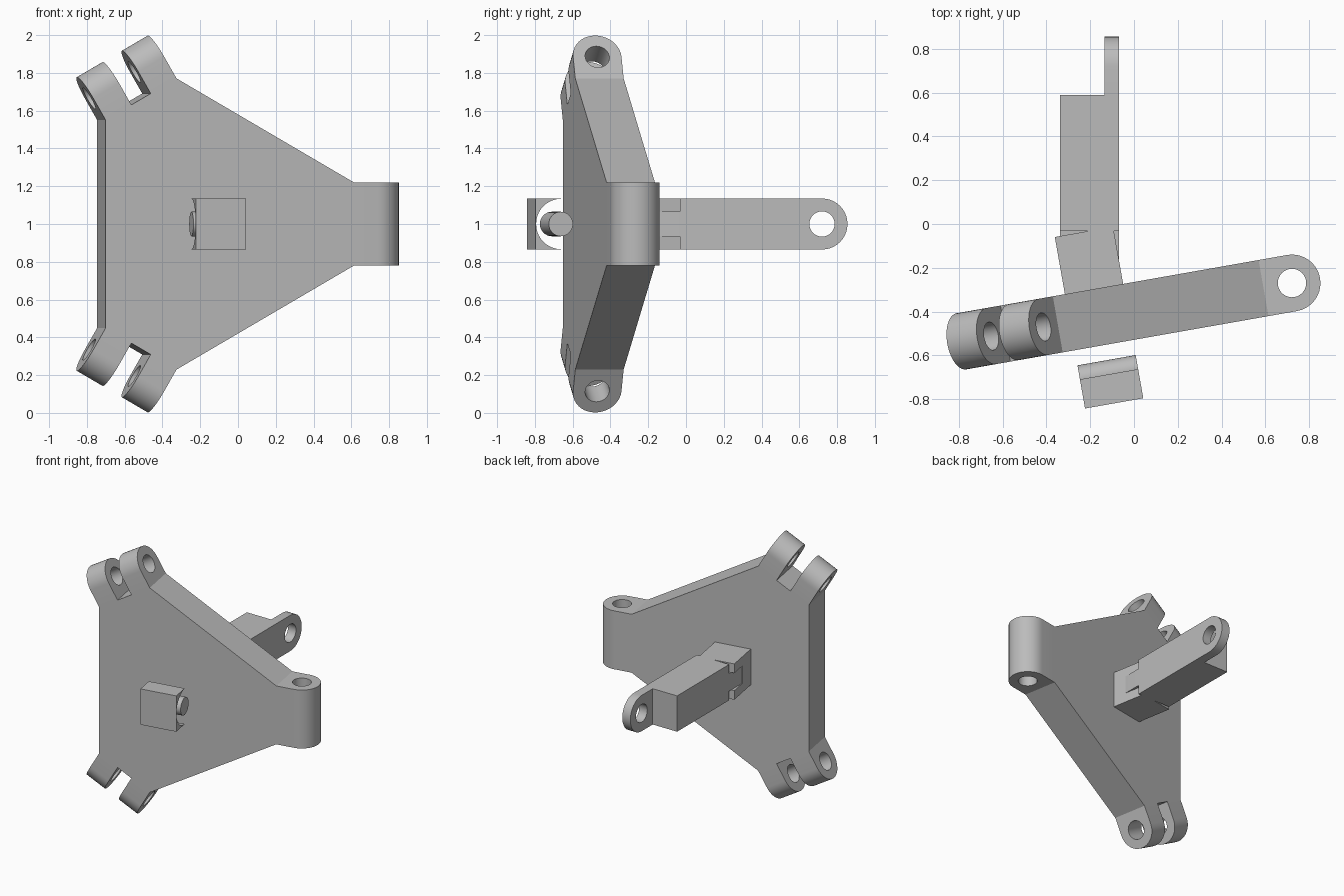
import bpy, bmesh
from math import pi, cos, sin, radians
from mathutils import Matrix

cube = bpy.data.objects.get("Cube")
if cube:
    bpy.data.objects.remove(cube, do_unlink=True)

grey = bpy.data.materials.new("plain grey")
grey.use_nodes = True
colour = (0.5, 0.5, 0.5, 1)
grey.diffuse_color = colour
grey.node_tree.nodes["Principled BSDF"].inputs["Base Color"].default_value = colour
parts = []


def arc(cx, cy, r, start, end, n=20):
    steps = [start + (end - start) * i / n for i in range(n + 1)]
    return [(cx + r * cos(a), cy + r * sin(a)) for a in steps]


def circle(cx, cy, r):
    return arc(cx, cy, r, 0, 2 * pi, 32)[:-1]


def rect(x0, x1, y0, y1):
    return [(x0, y0), (x1, y0), (x1, y1), (x0, y1)]


def prism(name, loops, low, high, matrix):
    """Extrude an outline, with optional hole loops, along local z."""
    bm = bmesh.new()
    edges = []
    for loop in loops:
        vs = [bm.verts.new((x, y, low)) for x, y in loop]
        edges += [bm.edges.new((v, vs[i - 1])) for i, v in enumerate(vs)]
    if len(loops) == 1:
        bm.faces.new(vs)
    else:
        bmesh.ops.triangle_fill(bm, edges=edges, use_beauty=True)
    top = bmesh.ops.extrude_face_region(bm, geom=bm.faces[:], use_keep_orig=True)
    moved = [g for g in top["geom"] if isinstance(g, bmesh.types.BMVert)]
    bmesh.ops.translate(bm, verts=moved, vec=(0, 0, high - low))
    bmesh.ops.recalc_face_normals(bm, faces=bm.faces[:])
    mesh = bpy.data.meshes.new(name)
    bm.to_mesh(mesh)
    bm.free()
    mesh.materials.append(grey)
    obj = bpy.data.objects.new(name, mesh)
    obj.matrix_world = matrix
    bpy.context.collection.objects.link(obj)
    parts.append(obj)


HALF = 0.135      # half size of the square joint stock
THICK = 0.13      # half thickness of the plate
PIVOT = 0.895     # hinge distance from the plate centre
BASE = 0.763      # where the hinge lugs start
WIDE = 0.22       # half width of a hinge
plate = Matrix.Translation((-0.16, -0.425, 1)) @ Matrix.Rotation(radians(10), 4, "Z")
along_x = Matrix(((0, 0, 1, 0), (1, 0, 0, 0), (0, 1, 0, 0), (0, 0, 0, 1)))

# Six-sided plate
outline = []
for k in range(3):
    a = k * 2 * pi / 3
    for t in (-WIDE, WIDE):
        outline.append((BASE * cos(a) - t * sin(a), BASE * sin(a) + t * cos(a)))
prism("plate", [outline], -THICK, THICK, plate @ Matrix.Rotation(pi / 2, 4, "X"))

# Hinge barrel on one corner, forked lugs on the other two
lug = [(BASE, -THICK)] + arc(PIVOT, 0, THICK, -pi / 2, pi / 2) + [(BASE, THICK)]
hole = circle(PIVOT, 0, 0.065)
for name, turn, spans in (("hinge_barrel", 0, [(-WIDE, WIDE)]),
                          ("upper_lug", -120, [(-WIDE, -0.06), (0.06, WIDE)]),
                          ("lower_lug", 120, [(-WIDE, -0.06), (0.06, WIDE)])):
    corner = plate @ Matrix.Rotation(radians(turn), 4, "Y")
    for low, high in spans:
        prism(name, [lug, hole], low, high, corner)

# Front block with a hollow back, and the loose pin in it
block = arc(-0.265, 0, HALF - 0.002, pi / 2, 3 * pi / 2)
block += [(-0.265, -HALF), (-0.4, -HALF), (-0.4, HALF), (-0.265, HALF)]
prism("front_block", [block], -HALF, HALF, plate @ along_x)
prism("front_pin", [circle(-0.265, 0, 0.065)], -HALF, HALF, plate @ along_x)

# Rear clevis on the plate
prism("clevis_base", [rect(-HALF, HALF, THICK, 0.265)], -HALF, HALF, plate)
for low, high in ((-HALF, -0.066), (0.066, HALF)):
    prism("clevis_arm", [rect(-HALF, HALF, 0.265, 0.395)], low, high, plate)

# Rear rod with its rounded tongue and end eye
rod = Matrix.Translation((-0.2025, 0, 1))
prism("rod", [rect(-HALF, HALF, -0.032, 0.588)], -HALF, HALF, rod)
tongue = arc(0, -0.169, HALF, pi, 2 * pi) + [(HALF, -0.032), (-HALF, -0.032)]
prism("rod_tongue", [tongue], -0.066, 0.066, rod)
eye = [(0.588, -HALF)] + arc(0.72, 0, HALF, -pi / 2, pi / 2) + [(0.588, HALF)]
prism("rod_eye", [eye, circle(0.72, 0, 0.067)], 0.068, HALF, rod @ along_x)

# Smooth the round faces, keep the edges sharp
bpy.ops.object.select_all(action="DESELECT")
for obj in parts:
    obj.select_set(True)
bpy.context.view_layer.objects.active = parts[0]
bpy.ops.object.shade_smooth_by_angle(angle=radians(30))
